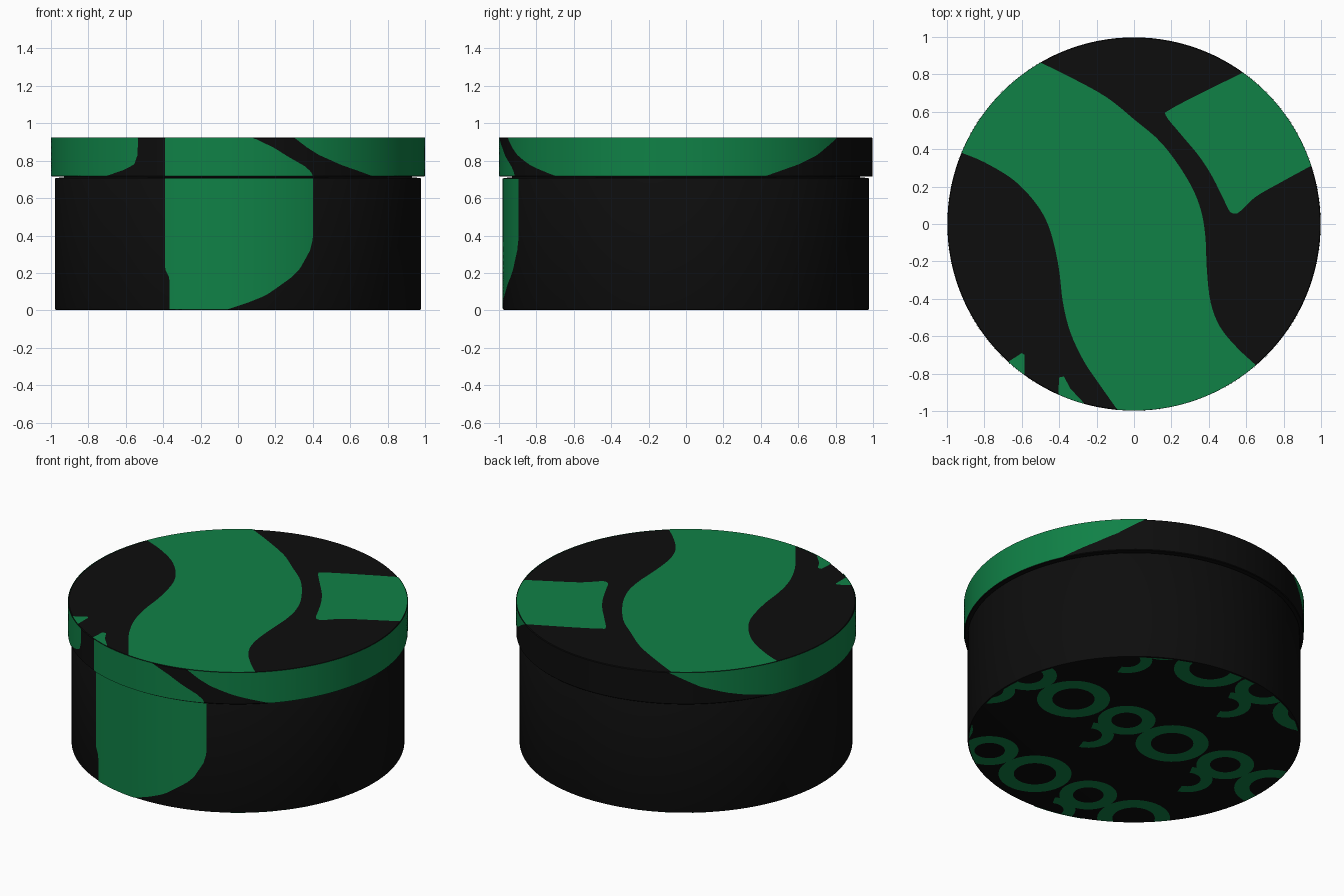
import bpy, bmesh, math
from mathutils import Vector

if "Cube" in bpy.data.objects:
    bpy.data.objects.remove(bpy.data.objects["Cube"])


def material(name, rgb):
    m = bpy.data.materials.new(name)
    m.diffuse_color = (*rgb, 1)
    m.use_nodes = True
    m.node_tree.nodes["Principled BSDF"].inputs["Base Color"].default_value = m.diffuse_color
    return m


BLACK = material("black", (0.004, 0.004, 0.004))
GREEN = material("green", (0.005, 0.22, 0.062))


def finish(name, bm, mat, smooth=True):
    me = bpy.data.meshes.new(name)
    bm.to_mesh(me)
    bm.free()
    ob = bpy.data.objects.new(name, me)
    bpy.context.collection.objects.link(ob)
    me.materials.append(mat)
    if smooth:
        bpy.ops.object.select_all(action='DESELECT')
        ob.select_set(True)
        bpy.context.view_layer.objects.active = ob
        bpy.ops.object.shade_smooth_by_angle(angle=math.radians(35))
    return ob


def lathe(name, profile, n=128):
    """Closed solid of revolution from (radius, z) points, bottom to top."""
    bm = bmesh.new()
    rings = [[bm.verts.new((r * math.cos(2 * math.pi * i / n),
                            r * math.sin(2 * math.pi * i / n), z)) for i in range(n)]
             for r, z in profile]
    for a, b in zip(rings, rings[1:]):
        for i in range(n):
            j = (i + 1) % n
            bm.faces.new((a[i], a[j], b[j], b[i]))
    bm.faces.new(rings[0][::-1])
    bm.faces.new(rings[-1])
    return finish(name, bm, BLACK)


def interp(rows, z, k):
    for a, b in zip(rows, rows[1:]):
        if z <= b[0] + 1e-6:
            t = (z - a[0]) / (b[0] - a[0])
            return a[k] + (b[k] - a[k]) * t
    return rows[-1][k]


def wall_patch(name, radius, rows, nz=20, na=64):
    """Thin patch on a round wall; rows are (z, start degrees, end degrees)."""
    bm = bmesh.new()
    grid = []
    for i in range(nz + 1):
        z = rows[0][0] + (rows[-1][0] - rows[0][0]) * i / nz
        lo, hi = interp(rows, z, 1), interp(rows, z, 2)
        angs = [math.radians(lo + (hi - lo) * j / na) for j in range(na + 1)]
        grid.append([bm.verts.new((radius * math.cos(a), radius * math.sin(a), z)) for a in angs])
    for a, b in zip(grid, grid[1:]):
        for j in range(na):
            bm.faces.new((a[j], a[j + 1], b[j + 1], b[j]))
    return finish(name, bm, GREEN)


def smooth_path(pts, steps=4):
    """Catmull-Rom curve through the points."""
    p = [Vector(q) for q in pts]
    p = [p[0]] + p + [p[-1]]
    out = []
    for i in range(1, len(p) - 2):
        a, b, c, d = p[i - 1:i + 3]
        for s in range(steps):
            t = s / steps
            out.append(0.5 * (2 * b + (c - a) * t + (2 * a - 5 * b + 4 * c - d) * t * t
                              + (3 * b - a - 3 * c + d) * t ** 3))
    return out + [p[-1]]


def rim_arc(p, q, r=0.997, n=24):
    """Points along the lid rim between two directions, the short way."""
    a, b = math.atan2(p[1], p[0]), math.atan2(q[1], q[0])
    d = (b - a + math.pi) % (2 * math.pi) - math.pi
    return [Vector((r * math.cos(a + d * i / n), r * math.sin(a + d * i / n)))
            for i in range(n + 1)]


def top_patch(name, outline):
    bm = bmesh.new()
    f = bm.faces.new([bm.verts.new((p[0], p[1], 0.925)) for p in outline])
    f.normal_update()
    if f.normal.z < 0:
        f.normal_flip()
    bmesh.ops.triangulate(bm, faces=[f])
    return finish(name, bm, GREEN, False)


# Body and lid
lathe("body", [(0.970, 0.002), (0.977, 0.004), (0.979, 0.010), (0.979, 0.700),
               (0.975, 0.708), (0.93, 0.710), (0.93, 0.730)])
lathe("lid", [(0.93, 0.715), (0.994, 0.715), (0.998, 0.719), (0.998, 0.919), (0.994, 0.923)])

# Green patch on the front of the body, edges given as x positions
front = [(0.004, -.365, -.06), (0.04, -.365, .05), (0.08, -.365, .15), (0.15, -.365, .25),
         (0.18, -.37, .29), (0.22, -.39, .33), (0.32, -.39, .385), (0.38, -.39, .40),
         (0.706, -.39, .40)]
wall_patch("body_front_patch", 0.981,
           [(z, 270 + math.degrees(math.asin(a / .981)), 270 + math.degrees(math.asin(b / .981)))
            for z, a, b in front], nz=40)

# Green patches on the lid wall
wall_patch("lid_left_patch", 1.0, [
    (.717, 156, 225), (.75, 146, 232.4), (.78, 139, 236.3), (.83, 130, 237.5), (.923, 119, 237.7)])
wall_patch("lid_front_patch", 1.0, [
    (.717, 247, 293.6), (.74, 247, 293), (.77, 247, 291), (.82, 247, 285.7),
    (.87, 247, 281), (.923, 247, 274.6)])
wall_patch("lid_right_patch", 1.0, [
    (.717, 316, 385), (.76, 306.9, 393), (.78, 303, 397), (.83, 295.7, 404.5),
    (.87, 291.7, 408.5), (.923, 287.5, 414)])

# Wavy band across the lid top
right_edge = [(-.5, .863), (-.35, .79), (-.15, .68), (0, .56), (.15, .43), (.28, .25), (.35, .1),
              (.38, -.05), (.39, -.25), (.41, -.42), (.46, -.55), (.55, -.66), (.65, -.753)]
left_edge = [(-.09, -.992), (-.19, -.85), (-.27, -.73), (-.34, -.58), (-.38, -.42), (-.40, -.25),
             (-.43, -.1), (-.47, .02), (-.54, .13), (-.65, .24), (-.8, .33), (-.92, .38)]
top_patch("lid_top_band", smooth_path(right_edge) + rim_arc(right_edge[-1], left_edge[0])
          + smooth_path(left_edge) + rim_arc(left_edge[-1], right_edge[0]))

# Smaller patches on the lid top
block = [(.58, .808), (.42, .73), (.3, .67), (.19, .61), (.17, .58), (.25, .48), (.35, .36),
         (.42, .25), (.48, .13), (.51, .07), (.54, .055), (.57, .07), (.65, .145),
         (.78, .22), (.945, .31)]
top_patch("lid_top_block", smooth_path(block) + rim_arc(block[-1], block[0]))
for name, pts in (("lid_top_chip_left", [(-.67, -.735), (-.6, -.69), (-.585, -.70), (-.585, -.803)]),
                  ("lid_top_chip_right", [(-.405, -.908), (-.40, -.82), (-.375, -.815),
                                          (-.34, -.88), (-.27, -.955)])):
    top_patch(name, [Vector(p) for p in pts] + rim_arc(pts[-1], pts[0], n=6))

# Scrollwork under the base: rows of rings with curled tails
bm = bmesh.new()
P, Q = 0.62, 0.785


def base_point(s, t):
    v = Vector((-Q * s + P * t, P * s + Q * t))
    if v.length > 0.97:
        v = v.normalized() * 0.97
    return v


def curved_strip(cs, ct, r_in, r_out, a0, a1, n=40):
    prev = None
    for i in range(n + 1):
        a = math.radians(a0 + (a1 - a0) * i / n)
        cur = [base_point(cs + r * math.cos(a), ct + r * math.sin(a)) for r in (r_in, r_out)]
        if prev:
            quad = [prev[0], prev[1], cur[1], cur[0]]
            if min(p.length for p in quad) < 0.969:
                f = bm.faces.new([bm.verts.new((p.x, p.y, 0)) for p in quad])
                f.normal_update()
                if f.normal.z > 0:
                    f.normal_flip()
        prev = cur


for j in range(-3, 4):
    for i in range(-4, 5):
        s = -0.37 + 0.595 * i - 0.20 * j
        t = 0.47 - 0.505 * i - 0.885 * j
        if math.hypot(s, t) > 1.4:
            continue
        curved_strip(s, t, 0.125, 0.215, 0, 360)
        curved_strip(s + 0.32, t - 0.24, 0.09, 0.17, 0, 360)
        curved_strip(s + 0.10, t - 0.42, 0.08, 0.15, -110, 80, 24)
finish("base_scrollwork", bm, GREEN, False)
